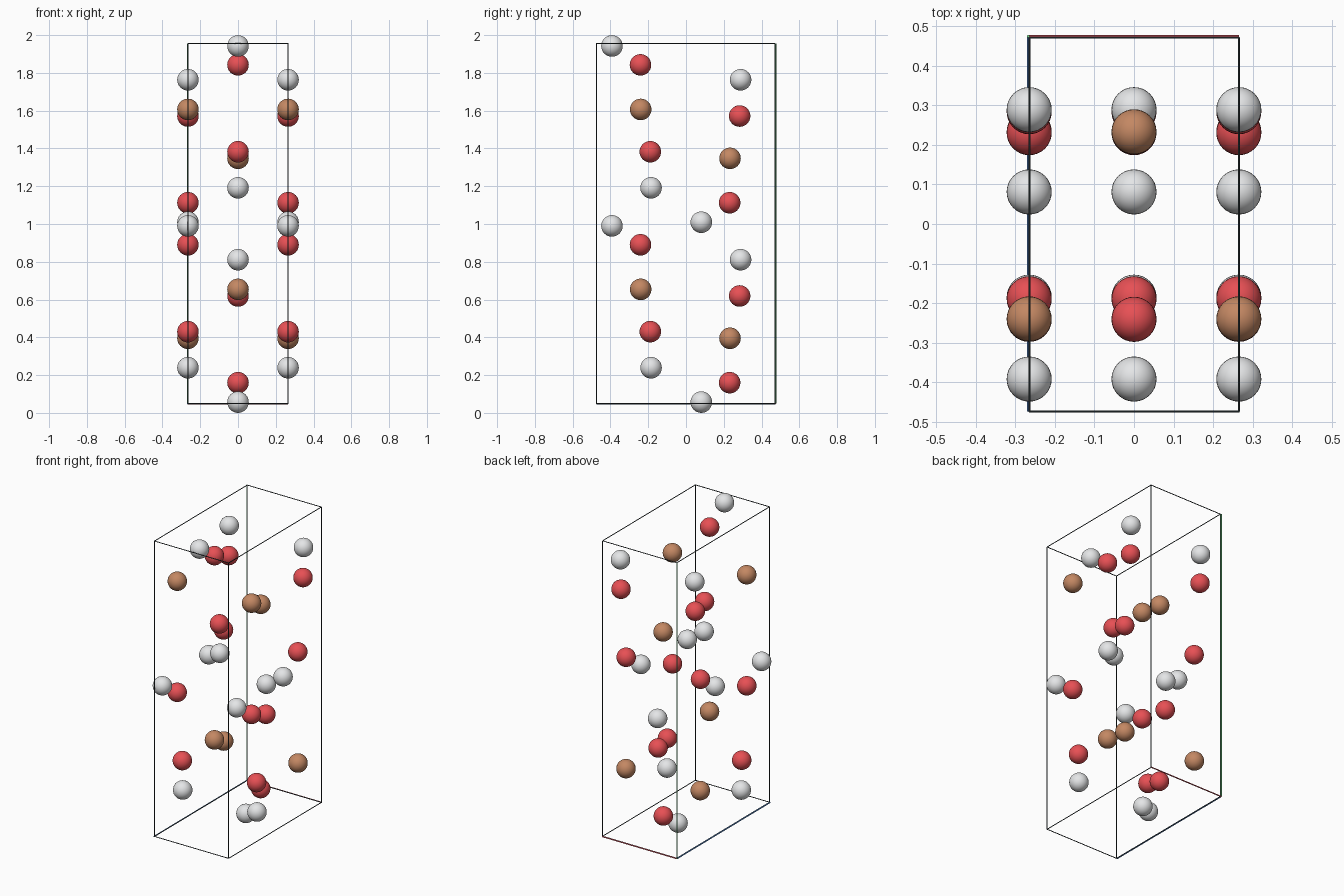
import bpy
from mathutils import Vector

if "Cube" in bpy.data.objects:
    bpy.data.objects.remove(bpy.data.objects["Cube"])

ATOM_R = 0.057
X0, X1 = -0.264, 0.265           # cell sides
Y0, Y1 = -0.474, 0.471           # cell front and back
Z0, Z1 = 0.05, 1.955             # cell floor and ceiling
HALF = (Z1 - Z0) / 2


def material(name, rgb):
    m = bpy.data.materials.new(name)
    m.diffuse_color = (*rgb, 1)
    m.use_nodes = True
    m.node_tree.nodes["Principled BSDF"].inputs["Base Color"].default_value = m.diffuse_color
    return m


WHITE = material("pale_grey", (0.78, 0.79, 0.80))
RED = material("red", (0.80, 0.08, 0.09))
BROWN = material("brown", (0.55, 0.245, 0.125))
SLATE = material("dark_slate", (0.035, 0.05, 0.055))
AXIS_RED = material("axis_red", (0.85, 0.12, 0.15))
AXIS_GREEN = material("axis_green", (0.2, 0.75, 0.3))
AXIS_BLUE = material("axis_blue", (0.12, 0.32, 0.75))


def atom(name, x, y, z, mat):
    bpy.ops.mesh.primitive_uv_sphere_add(segments=32, ring_count=16, radius=ATOM_R, location=(x, y, z))
    ob = bpy.context.object
    ob.name = name
    ob.data.materials.append(mat)
    bpy.ops.object.shade_smooth()


def rod(name, a, b, r, mat):
    a, b = Vector(a), Vector(b)
    bpy.ops.mesh.primitive_cylinder_add(vertices=8, radius=r, depth=(b - a).length, location=(a + b) / 2)
    ob = bpy.context.object
    ob.name = name
    ob.rotation_euler = (b - a).to_track_quat('Z', 'Y').to_euler()
    ob.data.materials.append(mat)
    bpy.ops.object.shade_smooth_by_angle()


# Atoms: each site (y, z) in the lower half repeats half a cell higher,
# swapping between the middle plane and the two side planes
MIDDLE, SIDES = (0,), (-0.265, 0.265)
sites = [
    ("pale_atom", WHITE, 0.081, 0.057, MIDDLE),
    ("red_atom", RED, 0.231, 0.160, MIDDLE),
    ("pale_atom", WHITE, -0.185, 0.239, SIDES),
    ("brown_atom", BROWN, 0.233, 0.395, SIDES),
    ("red_atom", RED, -0.189, 0.430, SIDES),
    ("red_atom", RED, 0.284, 0.619, MIDDLE),
    ("brown_atom", BROWN, -0.24, 0.654, MIDDLE),
    ("pale_atom", WHITE, 0.289, 0.811, MIDDLE),
    ("red_atom", RED, -0.241, 0.890, SIDES),
    ("pale_atom", WHITE, -0.392, 0.990, SIDES),
]
for name, mat, y, z, plane in sites:
    for x in plane:
        atom(name, x, y, z, mat)
    for x in (SIDES if plane is MIDDLE else MIDDLE):
        atom(name, x, y, z + HALF, mat)

# Cell frame: twelve thin edges
R = 0.0025
for y in (Y0, Y1):
    for z in (Z0, Z1):
        rod("cell_edge_x", (X0, y, z), (X1, y, z), R, SLATE)
for x in (X0, X1):
    for z in (Z0, Z1):
        rod("cell_edge_y", (x, Y0, z), (x, Y1, z), R, SLATE)
    for y in (Y0, Y1):
        rod("cell_edge_z", (x, y, Z0), (x, y, Z1), R, SLATE)

# Coloured axes just outside the three edges that meet at the origin corner
o = Vector((X0 - 0.0035, Y1 + 0.0035, Z0 - 0.001))
rod("axis_x", o, (X1, o.y, o.z), 0.0035, AXIS_RED)
rod("axis_y", o, (o.x, Y0, o.z), 0.0035, AXIS_BLUE)
rod("axis_z", o, (o.x, o.y, Z1), 0.0035, AXIS_GREEN)
